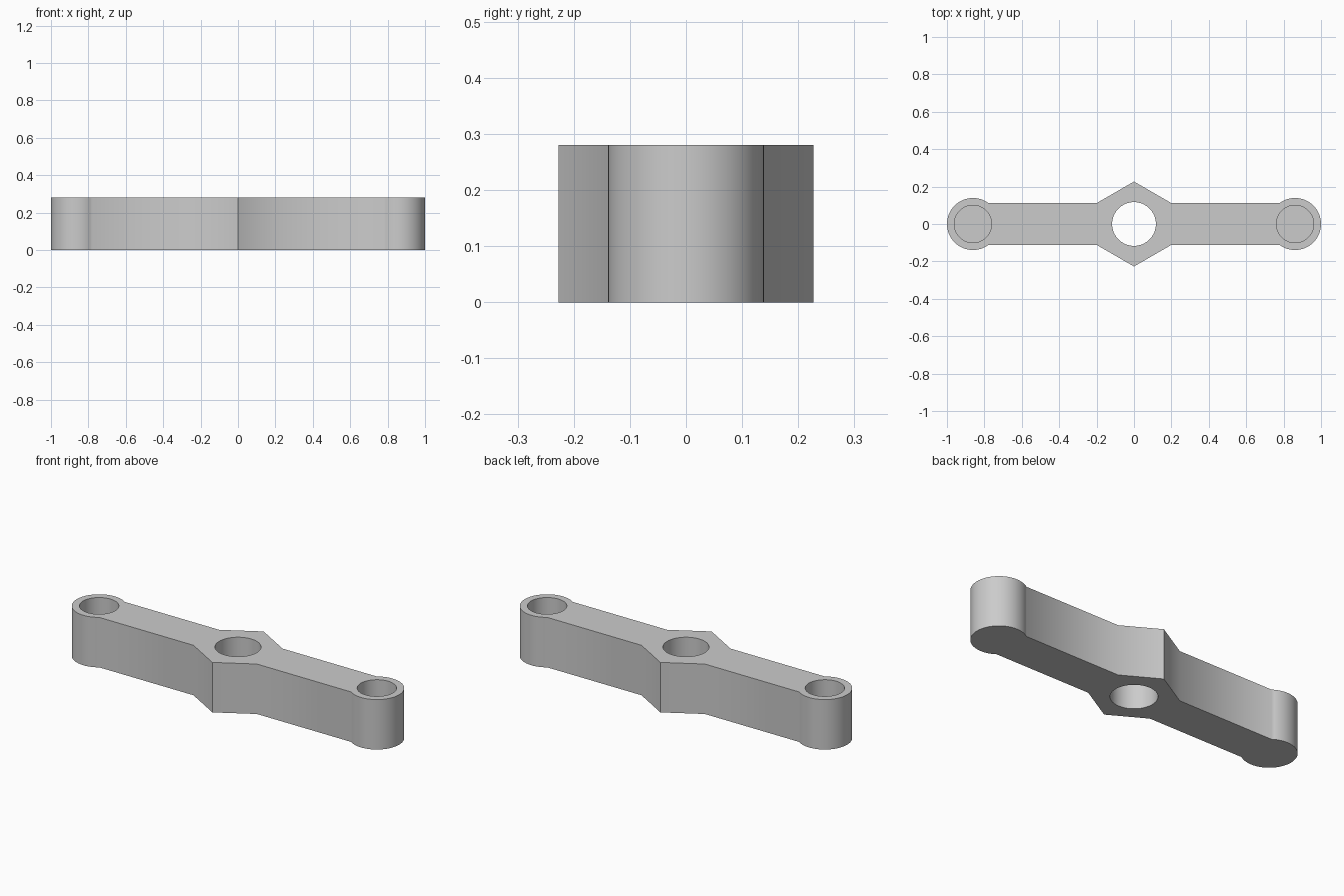
import bpy
import bmesh
from math import cos, sin, pi, asin, radians

if "Cube" in bpy.data.objects:
    bpy.data.objects.remove(bpy.data.objects["Cube"], do_unlink=True)

HEIGHT = 0.28
HEX_R = 0.227          # centre hexagon, corner radius
ARM_W = HEX_R / 2      # arm half width meets the hexagon corners
END_R = 0.139          # rounded ends
END_X = 1 - END_R
FLOOR = 0.05           # floor left under the end sockets

grey = bpy.data.materials.new("light grey")
grey.use_nodes = True
grey.diffuse_color = (0.6, 0.6, 0.6, 1)
grey.node_tree.nodes["Principled BSDF"].inputs["Base Color"].default_value = (0.6, 0.6, 0.6, 1)


def arc(cx, start, end, steps=48):
    return [(cx + END_R * cos(start + (end - start) * i / steps),
             END_R * sin(start + (end - start) * i / steps)) for i in range(steps + 1)]


# Link bar: hexagonal middle, straight arms, round ends
sweep = pi - asin(ARM_W / END_R)
hex_x = HEX_R * cos(pi / 6)
half = arc(END_X, -sweep, sweep) + [(hex_x, ARM_W), (0, HEX_R), (-hex_x, ARM_W)]
outline = half + [(-x, -y) for x, y in half]

bm = bmesh.new()
base = bm.faces.new([bm.verts.new((x, y, 0)) for x, y in outline])
top = bmesh.ops.extrude_face_region(bm, geom=[base])["geom"]
bmesh.ops.translate(bm, vec=(0, 0, HEIGHT),
                    verts=[v for v in top if isinstance(v, bmesh.types.BMVert)])
bmesh.ops.recalc_face_normals(bm, faces=bm.faces)
mesh = bpy.data.meshes.new("link_bar")
bm.to_mesh(mesh)
bm.free()
mesh.materials.append(grey)
bar = bpy.data.objects.new("link_bar", mesh)
bpy.context.collection.objects.link(bar)


# Holes: through bore in the middle, blind socket at each end
def drill(name, x, radius, bottom):
    top_z = HEIGHT + 0.1
    bpy.ops.mesh.primitive_cylinder_add(vertices=64, radius=radius, depth=top_z - bottom,
                                        location=(x, 0, (top_z + bottom) / 2))
    cutter = bpy.context.object
    cutter.name = name
    cutter.hide_render = True
    cutter.data.materials.append(grey)
    bpy.ops.object.select_all(action='DESELECT')
    bar.select_set(True)
    bpy.context.view_layer.objects.active = bar
    mod = bar.modifiers.new(name, 'BOOLEAN')
    mod.operation = 'DIFFERENCE'
    mod.solver = 'EXACT'
    mod.object = cutter
    bpy.ops.object.modifier_apply(modifier=mod.name)
    bpy.data.objects.remove(cutter, do_unlink=True)


drill("centre_bore", 0, 0.117, -0.1)
for side, name in ((1, "left_socket"), (-1, "right_socket")):
    drill(name, side * END_X, 0.1, FLOOR)

bpy.ops.object.shade_smooth_by_angle(angle=radians(40))
